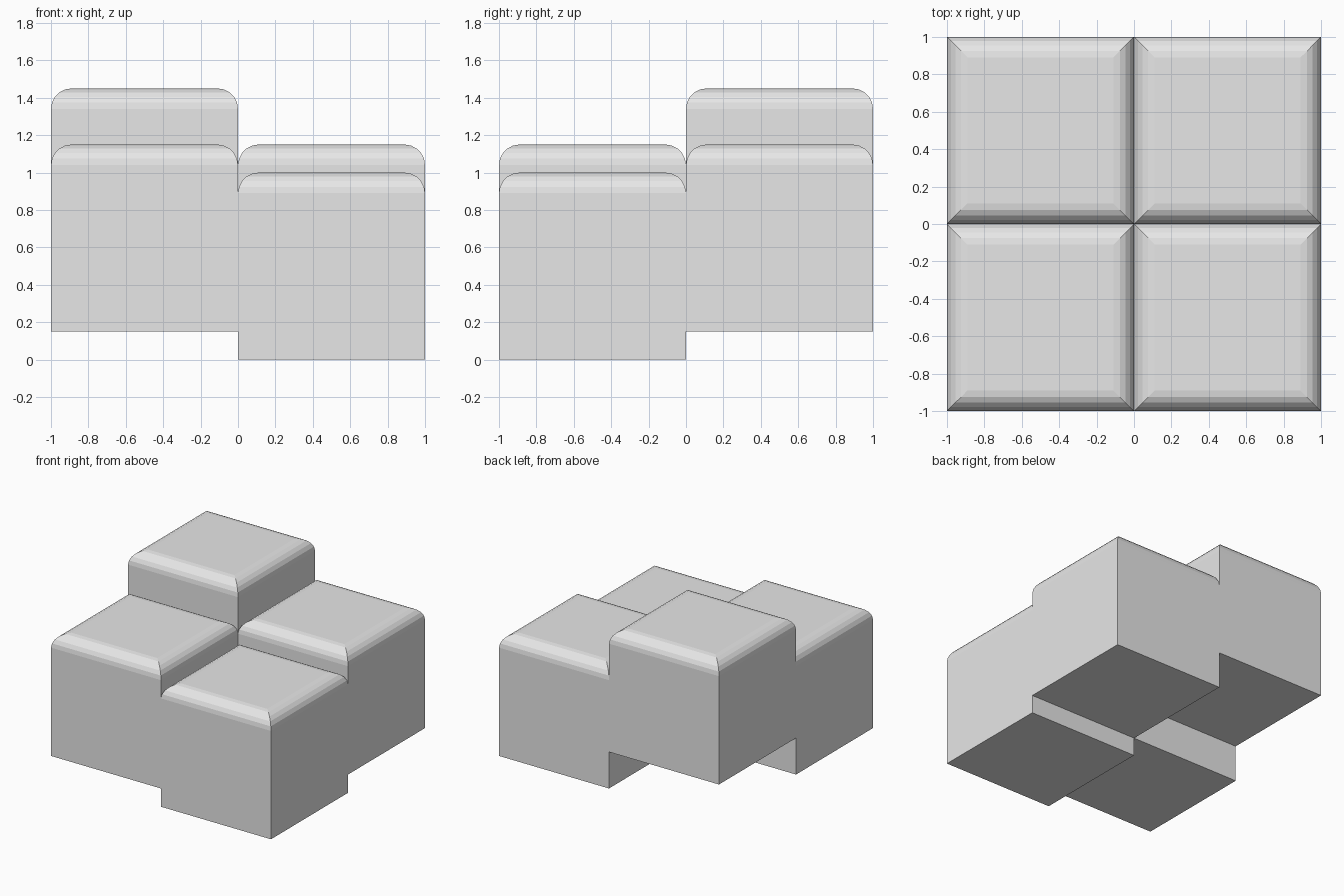
import bpy, bmesh
from mathutils import Matrix

if "Cube" in bpy.data.objects:
    bpy.data.objects.remove(bpy.data.objects["Cube"])

grey = bpy.data.materials.new("light_grey")
grey.diffuse_color = (0.8, 0.8, 0.8, 1)
grey.use_nodes = True
grey.node_tree.nodes["Principled BSDF"].inputs["Base Color"].default_value = grey.diffuse_color


def block(name, x, y, base):
    """Unit block with only its four top edges rounded over."""
    bm = bmesh.new()
    bmesh.ops.create_cube(bm, size=1, matrix=Matrix.Translation((0, 0, 0.5)))
    top_edges = [e for e in bm.edges if all(v.co.z > 0.9 for v in e.verts)]
    bmesh.ops.bevel(bm, geom=top_edges, offset=0.11, offset_type='OFFSET',
                    segments=5, profile=0.5, affect='EDGES')
    mesh = bpy.data.meshes.new(name)
    bm.to_mesh(mesh)
    bm.free()
    mesh.materials.append(grey)
    obj = bpy.data.objects.new(name, mesh)
    obj.location = (x, y, base)
    bpy.context.collection.objects.link(obj)


# Four blocks in a square, stepped up towards the back left
block("front_right_block", 0.5, -0.5, 0.0)
block("front_left_block", -0.5, -0.5, 0.15)
block("back_right_block", 0.5, 0.5, 0.15)
block("back_left_block", -0.5, 0.5, 0.45)
